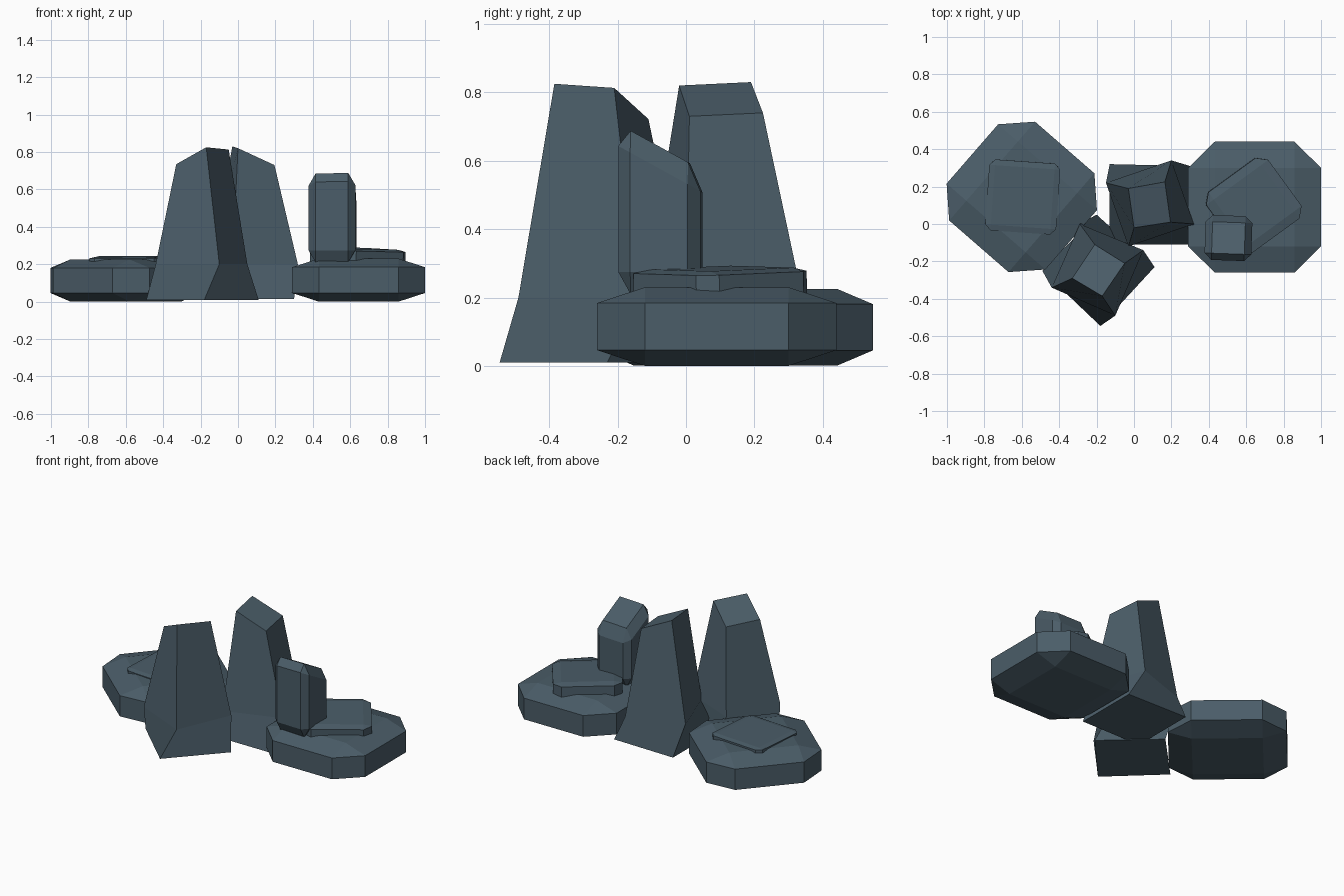
import bpy, bmesh
from math import radians
from mathutils import Matrix, Vector

if "Cube" in bpy.data.objects:
    bpy.data.objects.remove(bpy.data.objects["Cube"])

stone = bpy.data.materials.new("slate_stone")
stone.diffuse_color = (0.07, 0.11, 0.14, 1)
stone.use_nodes = True
stone.node_tree.nodes["Principled BSDF"].inputs["Base Color"].default_value = stone.diffuse_color


def finish(name, bm):
    bmesh.ops.recalc_face_normals(bm, faces=bm.faces)
    mesh = bpy.data.meshes.new(name)
    bm.to_mesh(mesh)
    bm.free()
    mesh.materials.append(stone)
    obj = bpy.data.objects.new(name, mesh)
    bpy.context.collection.objects.link(obj)


def chamfered_rock(name, center, size, bevel, turn=0, tilt=(0, 0), top_slope=0):
    # Unit cube chamfered before scaling, so the chamfer follows the proportions
    bm = bmesh.new()
    bmesh.ops.create_cube(bm, size=1)
    bmesh.ops.bevel(bm, geom=bm.edges[:], offset=bevel, segments=1,
                    profile=0.5, affect='EDGES')
    place = (Matrix.Translation(center)
             @ Matrix.Rotation(radians(tilt[0]), 4, 'X')
             @ Matrix.Rotation(radians(tilt[1]), 4, 'Y')
             @ Matrix.Rotation(radians(turn), 4, 'Z')
             @ Matrix.Diagonal((*size, 1)))
    bm.transform(place)
    for v in bm.verts:
        if v.co.z > center[2]:
            v.co.z += top_slope * (v.co.y - center[1])
    finish(name, bm)


def pillar(name, rings):
    # Four-sided column lofted through base, shoulder and slanted top
    bm = bmesh.new()
    loops = [[bm.verts.new(Vector(p)) for p in ring] for ring in rings]
    for a, b in zip(loops, loops[1:]):
        for i in range(4):
            j = (i + 1) % 4
            bm.faces.new((a[i], a[j], b[j], b[i]))
    bm.faces.new(loops[0][::-1])
    bm.faces.new(loops[-1])
    finish(name, bm)


def flat(z, *points):
    return [(x, y, z) for x, y in points]


# Broad base slabs
chamfered_rock("right_slab", (0.645, 0.09, 0.115), (0.71, 0.70, 0.23), 0.2)
chamfered_rock("left_slab", (-0.60, 0.145, 0.113), (0.70, 0.70, 0.225), 0.2, turn=-41)

# Thin stones lying on the slabs
chamfered_rock("right_cap_stone", (0.64, 0.10, 0.24), (0.41, 0.40, 0.09), 0.12,
               turn=36, tilt=(1, 2))
chamfered_rock("left_cap_stone", (-0.595, 0.145, 0.20), (0.38, 0.38, 0.08), 0.08,
               turn=-4, tilt=(1, 0))

# Small upright stone on the right slab
chamfered_rock("small_upright_stone", (0.505, -0.075, 0.425), (0.25, 0.24, 0.43), 0.15,
               turn=-2, top_slope=-0.55)

# Two tall standing stones
pillar("front_pillar", [
    flat(0.01, (-0.18, -0.545), (0.11, -0.23), (-0.20, 0.05), (-0.49, -0.25)),
    flat(0.20, (-0.10, -0.49), (0.05, -0.14), (-0.29, 0.0), (-0.44, -0.34)),
    [(-0.17, -0.385, 0.825), (-0.05, -0.21, 0.813),
     (-0.21, -0.11, 0.722), (-0.33, -0.29, 0.735)]])
pillar("rear_pillar", [
    flat(0.015, (-0.13, -0.11), (0.30, -0.11), (0.30, 0.31), (-0.13, 0.32)),
    flat(0.20, (-0.03, -0.12), (0.32, 0.0), (0.20, 0.34), (-0.15, 0.22)),
    [(0.0, -0.02, 0.82), (0.195, 0.01, 0.73),
     (0.165, 0.225, 0.74), (-0.03, 0.19, 0.83)]])
